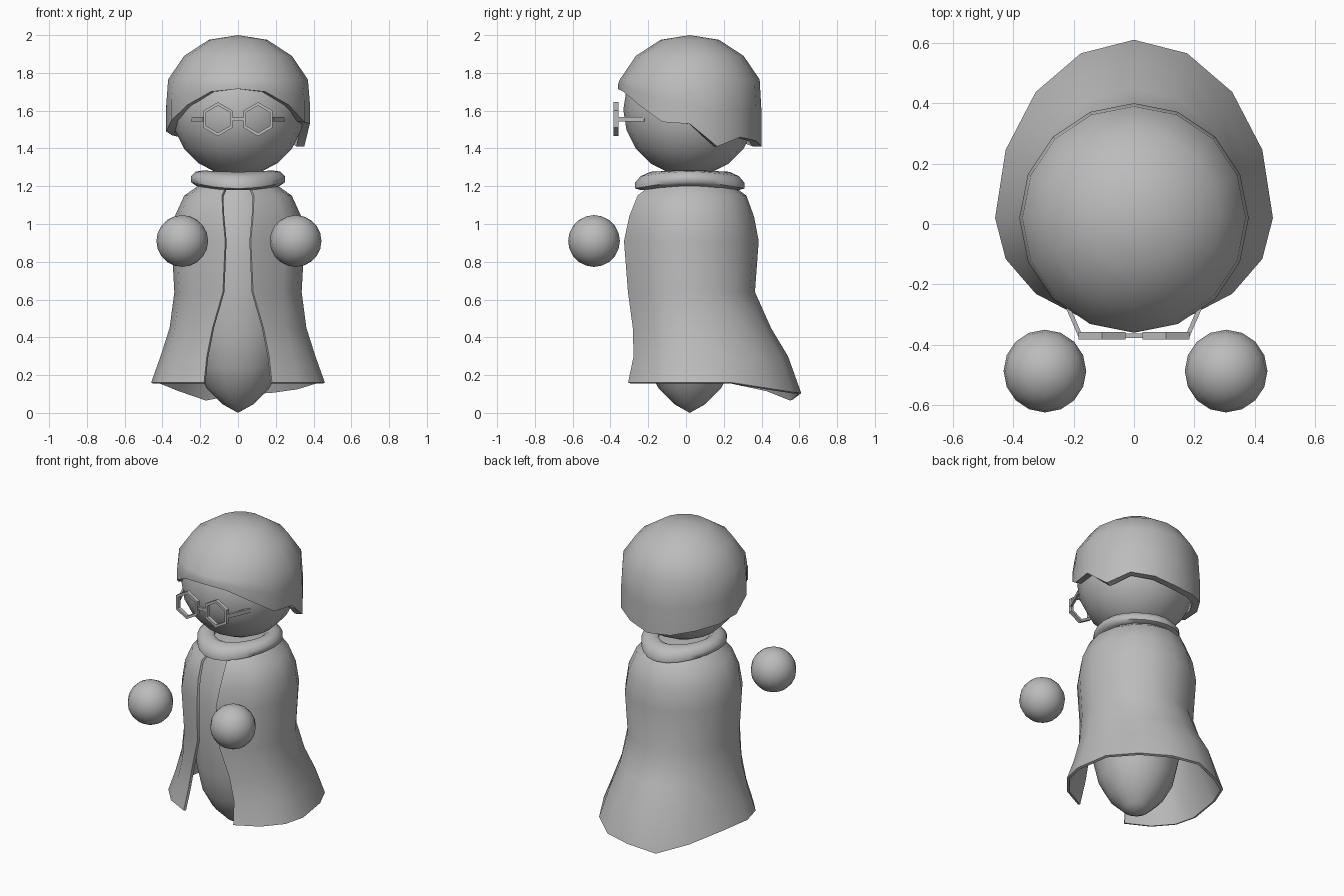
import bpy, bmesh, math
from mathutils import Vector

if "Cube" in bpy.data.objects:
    bpy.data.objects.remove(bpy.data.objects["Cube"])

grey = bpy.data.materials.new("plain_grey")
grey.diffuse_color = (0.5, 0.5, 0.5, 1)
grey.use_nodes = True
grey.node_tree.nodes["Principled BSDF"].inputs["Base Color"].default_value = grey.diffuse_color
SIDES = 16
STEP = 2 * math.pi / SIDES


def finish(bm, name, thickness=0.0, angle=40):
    """Turn a bmesh into a smooth-shaded object, optionally thickened inwards."""
    bmesh.ops.recalc_face_normals(bm, faces=bm.faces)
    me = bpy.data.meshes.new(name)
    bm.to_mesh(me)
    bm.free()
    me.materials.append(grey)
    ob = bpy.data.objects.new(name, me)
    bpy.context.collection.objects.link(ob)
    bpy.ops.object.select_all(action='DESELECT')
    ob.select_set(True)
    bpy.context.view_layer.objects.active = ob
    if thickness:
        mod = ob.modifiers.new("thickness", 'SOLIDIFY')
        mod.thickness = thickness
        mod.offset = -1
        bpy.ops.object.modifier_apply(modifier=mod.name)
    bpy.ops.object.shade_smooth_by_angle(angle=math.radians(angle))
    return ob


def loft(bm, rings, closed=True):
    """Join rows of points with quads; a one-point row becomes a fan."""
    rows = [[bm.verts.new(p) for p in r] for r in rings]
    for a, b in zip(rows, rows[1:]):
        n = max(len(a), len(b))
        for i in range(n if closed else n - 1):
            j = (i + 1) % n
            if len(a) == 1:
                bm.faces.new((a[0], b[i], b[j]))
            elif len(b) == 1:
                bm.faces.new((a[i], a[j], b[0]))
            else:
                bm.faces.new((a[i], a[j], b[j], b[i]))
    return rows


def ring(r, z, yc=0.02):
    """Circle of points, starting at the front and turning towards +x."""
    if r == 0:
        return [(0, yc, z)]
    return [(r * math.sin(i * STEP), yc - r * math.cos(i * STEP), z) for i in range(SIDES)]


def ball(name, centre, r):
    bm = bmesh.new()
    bmesh.ops.create_uvsphere(bm, u_segments=SIDES, v_segments=10, radius=r)
    bmesh.ops.translate(bm, verts=bm.verts, vec=centre)
    finish(bm, name)


# Head and floating hands
ball("head", (0, 0.02, 1.605), 0.352)
for side, x in (("left", -0.295), ("right", 0.305)):
    ball(side + "_hand", (x, -0.487, 0.91), 0.137)

# Teardrop body
bm = bmesh.new()
loft(bm, [ring(r, z) for r, z in (
    (0, 0), (0.08, 0.045), (0.165, 0.13), (0.225, 0.24), (0.26, 0.4), (0.275, 0.6),
    (0.285, 0.85), (0.25, 1.07), (0.19, 1.2), (0, 1.23))])
finish(bm, "body")

# Hair cap with a ragged lower edge
HEM = (1.715, 1.70, 1.63, 1.54, 1.53, 1.41, 1.46, 1.44,
       1.41, 1.42, 1.45, 1.47, 1.49, 1.55, 1.63, 1.70)
bm = bmesh.new()
rows = [ring(r, z) for r, z in ((0, 2.0), (0.155, 1.975), (0.285, 1.89), (0.37, 1.765))]
rim = ring(0.38, 0)
rows.append([(x, y, 1.765 + (h - 1.765) * 0.5) for (x, y, _), h in zip(rim, HEM)])
rows.append([(x, y, h) for (x, y, _), h in zip(rim, HEM)])
loft(bm, rows)
finish(bm, "hair", 0.045)

# Draped collar: a flattened tube that sags at the front and back
SECTION = ((0.15, 1.26), (0.18, 1.28), (0.225, 1.265), (0.25, 1.235),
           (0.25, 1.205), (0.22, 1.19), (0.17, 1.205))
bm = bmesh.new()
rows = []
for i in range(24):
    a = i * math.pi / 12
    row = []
    for r, z in SECTION:
        sag = -0.017 * math.cos(2 * a) * max(0, (r - 0.16) / 0.09)
        stretch = 1 + 0.16 * math.cos(a) ** 2
        row.append((r * math.sin(a), 0.02 - r * stretch * math.cos(a), z + sag))
    rows.append(row)
loft(bm, rows + [rows[0]])
bmesh.ops.remove_doubles(bm, verts=bm.verts, dist=0.0001)
finish(bm, "collar", angle=60)

# Open cloak: height, half width, front y, back y, half gap at the front
CLOAK = ((1.21, 0.20, -0.19, 0.24, 0.06), (1.15, 0.285, -0.27, 0.32, 0.085),
         (1.04, 0.335, -0.31, 0.36, 0.08), (0.91, 0.352, -0.335, 0.385, 0.068),
         (0.64, 0.337, -0.317, 0.365, 0.08), (0.45, 0.362, -0.305, 0.45, 0.135),
         (0.30, 0.41, -0.305, 0.54, 0.165), (0.16, 0.46, -0.335, 0.61, 0.18))
DIP = {6: 0.03, 7: 0.05, 8: 0.055, 9: 0.09, 10: 0.04}
bm = bmesh.new()
rows = []
for n, (z, rx, yf, yb, gap) in enumerate(CLOAK):
    row = []
    for i in range(1, SIDES):
        a = i * STEP
        if i in (1, SIDES - 1):
            a = math.copysign(math.asin(gap / rx), math.sin(a))
        ry = 0.02 - yf if math.cos(a) > 0 else yb - 0.02
        dip = DIP.get(i, 0) if n == len(CLOAK) - 1 else 0
        row.append((rx * math.sin(a), 0.02 - ry * math.cos(a), z - dip))
    rows.append(row)
loft(bm, rows, closed=False)
finish(bm, "cloak", 0.016)


# Glasses
def bar(bm, a, b, w, h):
    """Box of width w and height h running level from a to b."""
    a, b = Vector(a), Vector(b)
    d = (b - a).normalized()
    s, u = d.cross(Vector((0, 0, 1))) * w / 2, Vector((0, 0, h / 2))
    for end in loft(bm, [[p + s + u, p - s + u, p - s - u, p + s - u] for p in (a, b)]):
        bm.faces.new(end)


bm = bmesh.new()
for cx in (-0.106, 0.106):
    rows = []
    for r, y in ((0.09, -0.383), (0.09, -0.358), (0.072, -0.358), (0.072, -0.383), (0.09, -0.383)):
        rows.append([(cx + r * math.sin(k * math.pi / 3), y, 1.555 + r * math.cos(k * math.pi / 3))
                     for k in range(6)])
    loft(bm, rows)
bmesh.ops.remove_doubles(bm, verts=bm.verts, dist=0.0001)
bar(bm, (-0.032, -0.37, 1.555), (0.032, -0.37, 1.555), 0.014, 0.018)
for s in (-1, 1):
    bar(bm, (s * 0.178, -0.37, 1.555), (s * 0.243, -0.22, 1.555), 0.014, 0.025)
finish(bm, "glasses", angle=25)
